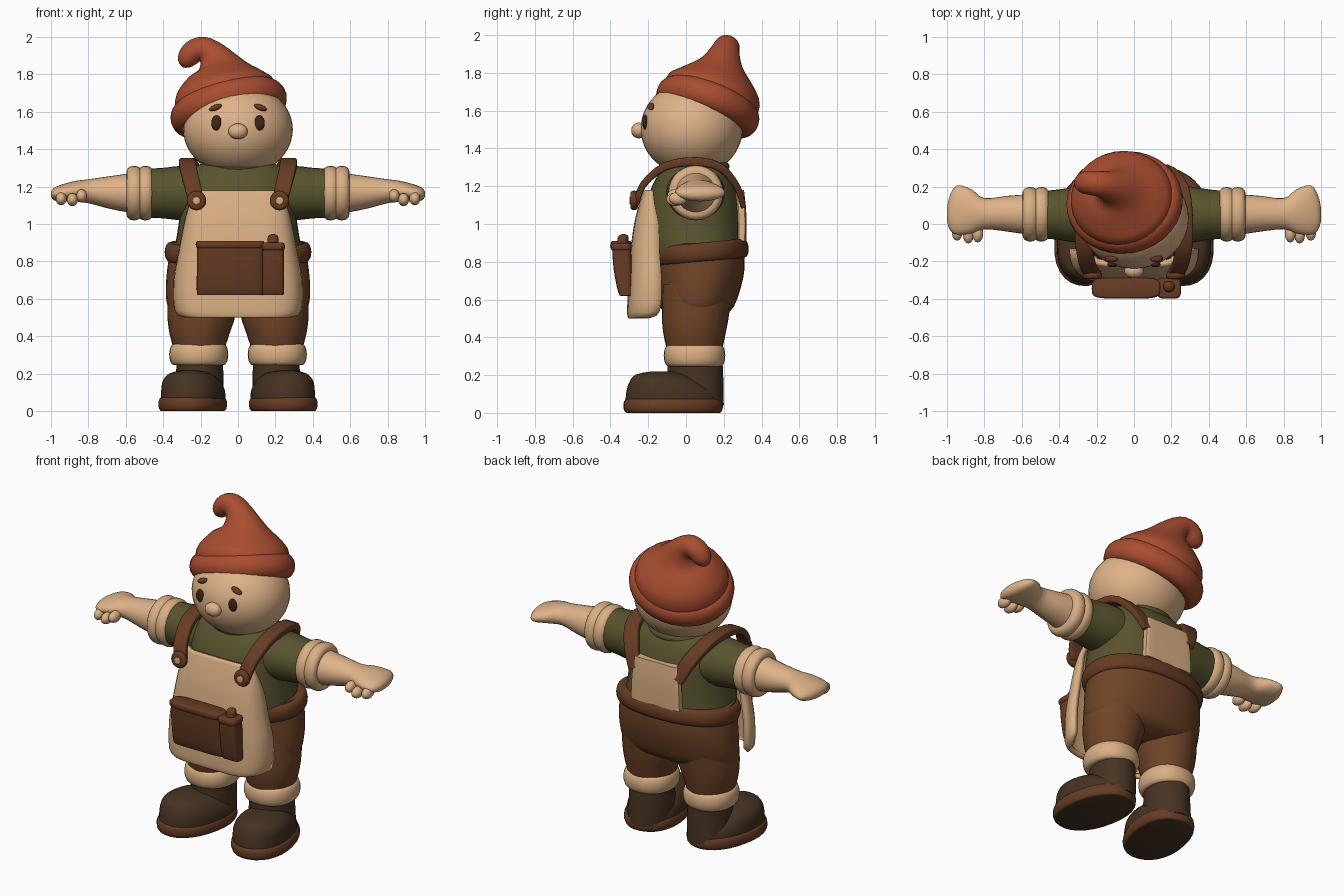
import bpy, bmesh, math
from mathutils import Vector, Matrix

if "Cube" in bpy.data.objects:
    bpy.data.objects.remove(bpy.data.objects["Cube"])


def material(name, *rgb):
    m = bpy.data.materials.new(name)
    m.use_nodes = True
    m.diffuse_color = (*rgb, 1)
    m.node_tree.nodes["Principled BSDF"].inputs["Base Color"].default_value = (*rgb, 1)
    return m


SKIN = material("skin", .74, .45, .25)
CREAM = material("cream cloth", .70, .43, .23)
RUST = material("rust felt", .40, .075, .03)
GREEN = material("olive shirt", .098, .088, .028)
BROWN = material("brown trousers", .16, .058, .021)
LEATHER = material("leather", .135, .045, .018)
BOOT = material("dark boot", .063, .033, .016)
DARK = material("dark eye", .045, .02, .01)

X, Y, Z = Vector((1, 0, 0)), Vector((0, 1, 0)), Vector((0, 0, 1))


def finish(name, bm, mat, mirror=False, angle=40):
    """Turn a bmesh into a smooth object, optionally mirrored left to right."""
    bmesh.ops.recalc_face_normals(bm, faces=bm.faces)
    me = bpy.data.meshes.new(name)
    bm.to_mesh(me)
    bm.free()
    me.materials.append(mat)
    me.polygons.foreach_set("use_smooth", [True] * len(me.polygons))
    me.set_sharp_from_angle(angle=math.radians(angle))
    ob = bpy.data.objects.new(name, me)
    bpy.context.collection.objects.link(ob)
    if mirror:
        ob.modifiers.new("mirror", "MIRROR").use_mirror_merge = False
    return ob


def smooth_rings(rings, steps):
    """Catmull-Rom interpolation through the ring list."""
    out, last = [], len(rings) - 1
    for i in range(last):
        p = [Vector(rings[min(max(i + k, 0), last)]) for k in (-1, 0, 1, 2)]
        for j in range(steps):
            t = j / steps
            out.append(p[1] + (p[2] - p[0]) * (t / 2)
                       + (2 * p[0] - 5 * p[1] + 4 * p[2] - p[3]) * (t * t / 2)
                       + (3 * p[1] - p[0] - 3 * p[2] + p[3]) * (t ** 3 / 2))
    return out + [Vector(rings[-1])]


def sweep(name, rings, mat, hint=X, axis=None, e=2, n=28, steps=3, mirror=False):
    """Loft superellipse rings (x, y, z, half width along hint, other half width)."""
    rs = smooth_rings(rings, steps) if steps > 1 else [Vector(r) for r in rings]
    bm, loops = bmesh.new(), []
    for i, r in enumerate(rs):
        c = Vector(r[:3])
        t = axis or Vector(rs[min(i + 1, len(rs) - 1)][:3]) - Vector(rs[max(i - 1, 0)][:3])
        t = t.normalized()
        u = (hint - t * hint.dot(t)).normalized()
        v = t.cross(u)
        loop = []
        for k in range(n):
            co, si = math.cos(math.tau * k / n), math.sin(math.tau * k / n)
            loop.append(bm.verts.new(c + u * (r[3] * math.copysign(abs(co) ** (2 / e), co))
                                     + v * (r[4] * math.copysign(abs(si) ** (2 / e), si))))
        loops.append(loop)
    for a, b in zip(loops, loops[1:]):
        for k in range(n):
            bm.faces.new((a[k], a[k - 1], b[k - 1], b[k]))
    bm.faces.new(loops[0])
    bm.faces.new(loops[-1])
    return finish(name, bm, mat, mirror)


def bead(name, centre, axis, a, b, h, d, mat, hint=X, **kw):
    """Rounded band: half height h, edge rounding d."""
    axis = axis.normalized()
    rings = []
    for i in range(9):
        t = math.pi * (i / 8 - .5)
        shrink = d * (1 - math.cos(t))
        rings.append((*(Vector(centre) + axis * h * math.sin(t)), a - shrink, b - shrink))
    return sweep(name, rings, mat, hint, axis, steps=1, **kw)


def blob(name, centre, radii, mat, mirror=False, turn=0, seg=20):
    bm = bmesh.new()
    m = Matrix.Translation(centre) @ Matrix.Rotation(turn, 4, "Y") @ Matrix.Diagonal((*radii, 1))
    bmesh.ops.create_uvsphere(bm, u_segments=seg, v_segments=seg * 2 // 3, radius=1, matrix=m)
    return finish(name, bm, mat, mirror)


# Head and face
blob("head", (0, .03, 1.505), (.293, .27, .25), SKIN, seg=36)
blob("nose", (0, -.25, 1.495), (.052, .04, .042), SKIN)
blob("eyes", (.115, -.217, 1.54), (.028, .014, .04), DARK, True)
blob("eyebrows", (.12, -.185, 1.622), (.036, .02, .016), LEATHER, True, .35)

# Tilted felt hat with rolled brim and curled tip
tilt = Vector((-.26, .37, 1))
bead("hat_brim", (-.05, .115, 1.62), tilt, .285, .318, .075, .06, RUST, Y, n=32)
sweep("hat_crown", [(-.05, .115, 1.62, .26, .285), (-.075, .15, 1.71, .255, .27),
                    (-.09, .172, 1.78, .19, .21), (-.105, .19, 1.845, .115, .125),
                    (-.14, .205, 1.905, .08, .08), (-.19, .215, 1.935, .068, .066),
                    (-.24, .22, 1.92, .064, .062), (-.27, .22, 1.882, .055, .055),
                    (-.283, .22, 1.85, .034, .034), (-.287, .22, 1.836, .008, .008)],
      RUST, Y, n=32)

# Shirt
sweep("shirt", [(0, .06, .82, .35, .25), (0, .04, .95, .325, .26), (0, .04, 1.1, .305, .25),
                (0, .045, 1.2, .3, .225), (0, .05, 1.28, .27, .185), (0, .05, 1.32, .2, .14),
                (0, .05, 1.335, .08, .06)], GREEN, axis=Z, e=2.3, n=36)
bead("shirt_collar", (0, .05, 1.305), Z, .2, .18, .025, .025, GREEN)
sweep("sleeves", [(.16, .05, 1.16, .16, .14), (.3, .05, 1.165, .15, .145),
                  (.4, .05, 1.165, .135, .135), (.5, .05, 1.165, .125, .13)],
      GREEN, Y, X, mirror=True)
for x in (.495, .555):
    bead("sleeve_cuffs", (x, .052, 1.165), X, .146, .146, .04, .03, CREAM, Y, mirror=True)

# Forearms, hands and curled fingers
sweep("arms", [(.55, .05, 1.165, .11, .11), (.68, .055, 1.168, .095, .088),
               (.8, .055, 1.175, .083, .064), (.87, .068, 1.175, .118, .055),
               (.945, .075, 1.165, .132, .045), (.985, .06, 1.16, .09, .032),
               (1, .05, 1.16, .03, .012)], SKIN, Y, X, mirror=True)
for x, y, z in ((.835, -.05, 1.15), (.885, -.055, 1.13), (.945, -.04, 1.135)):
    blob("fingers", (x, y, z), (.03, .05, .035), SKIN, True, seg=14)

# Trousers and belt
sweep("trouser_hips", [(0, .07, .9, .355, .235), (0, .075, .76, .378, .235),
                       (0, .065, .62, .385, .212), (0, .055, .54, .355, .18),
                       (0, .05, .505, .2, .1)], BROWN, axis=Z, e=2.2, n=36)
sweep("trouser_legs", [(.19, .06, .68, .18, .185), (.195, .05, .52, .182, .178),
                       (.205, .045, .42, .162, .165), (.208, .045, .33, .135, .145)],
      BROWN, axis=Z, mirror=True)
bead("belt", (0, .075, .85), Vector((0, -.1, 1)), .392, .258, .05, .025, LEATHER, e=2.2, n=40)
bead("trouser_cuffs", (.21, .045, .303), Z, .158, .163, .057, .025, CREAM, mirror=True, e=2.2)

# Boots, toes turned outward
toe = Vector((math.cos(.2), math.sin(.2), 0))
sweep("boot_shafts", [(.21, .05, .04, .13, .15), (.205, .05, .17, .128, .148),
                      (.205, .048, .28, .122, .145)], BOOT, axis=Z, mirror=True)
sweep("boot_feet", [(.24, -.068, .05, .166, .255), (.24, -.075, .11, .165, .243),
                    (.25, -.105, .165, .147, .195), (.255, -.125, .203, .105, .14),
                    (.255, -.13, .22, .03, .05)], BOOT, toe, Z, e=2.2, mirror=True)
soles = bead("boot_soles", (.242, -.068, .037), Z, .178, .266, .037, .018, LEATHER, toe,
             e=2.2, mirror=True)
soles.data.materials.append(BOOT)
for face in soles.data.polygons:
    if face.normal.z < -.9:
        face.material_index = 1

# Apron: rows of (height, half width, front depth, edge depth)
rows = smooth_rings([(.5, .285, -.305, -.2), (.535, .34, -.312, -.14), (.7, .345, -.305, -.13),
                     (.85, .318, -.295, -.14), (1, .29, -.275, -.145), (1.1, .262, -.25, -.165),
                     (1.18, .225, -.225, -.175)], 3)
bm = bmesh.new()
grid = []
for z, w, front, edge in rows:
    row = []
    for i in range(21):
        s = i / 10 - 1
        row.append(bm.verts.new((w * math.sin(s * math.pi / 2),
                                 edge + (front - edge) * (1 - abs(s) ** 3.5), z)))
    grid.append(row)
for a, b in zip(grid, grid[1:]):
    for i in range(20):
        bm.faces.new((a[i], a[i + 1], b[i + 1], b[i]))
apron = finish("apron", bm, CREAM)
solid = apron.modifiers.new("thickness", "SOLIDIFY")
solid.thickness = .03
solid.offset = -1

# Back panel, shoulder straps and buttons
sweep("back_panel", [(0, .295, .91, .172, .024), (0, .295, 1.06, .165, .024),
                     (0, .283, 1.18, .15, .024)], CREAM, axis=Z, e=7)
sweep("straps", [(.22, -.262, 1.11, .042, .016), (.245, -.225, 1.21, .043, .018),
                 (.268, -.11, 1.305, .045, .022), (.268, .05, 1.33, .046, .024),
                 (.25, .18, 1.3, .046, .022), (.195, .268, 1.2, .045, .018),
                 (.15, .302, 1.1, .04, .014)], LEATHER, e=5, mirror=True)
bead("strap_buttons", (.222, -.275, 1.125), Y, .052, .052, .02, .016, LEATHER, mirror=True)
bead("button_centres", (.222, -.293, 1.125), Y, .022, .022, .006, .004, CREAM, mirror=True)

# Apron pocket with a side compartment and a tool
for name, x, w, top in (("pocket", -.042, .178, .9), ("tool_pocket", .187, .058, .89)):
    sweep(name, [(x, -.315, .62, w * .92, .025), (x, -.322, .635, w, .036),
                 (x, -.335, .76, w, .048), (x, -.342, top, w, .05)], LEATHER, axis=Z, e=4.5)
    bead(name + "_rim", (x, -.343, top - .01), Z, w + .006, .056, .02, .01, LEATHER, e=4.5)
sweep("tool", [(.187, -.34, .8, .03, .03), (.187, -.335, .9, .03, .03),
               (.187, -.332, .935, .026, .026), (.187, -.33, .946, .008, .008)], LEATHER, axis=Z)
